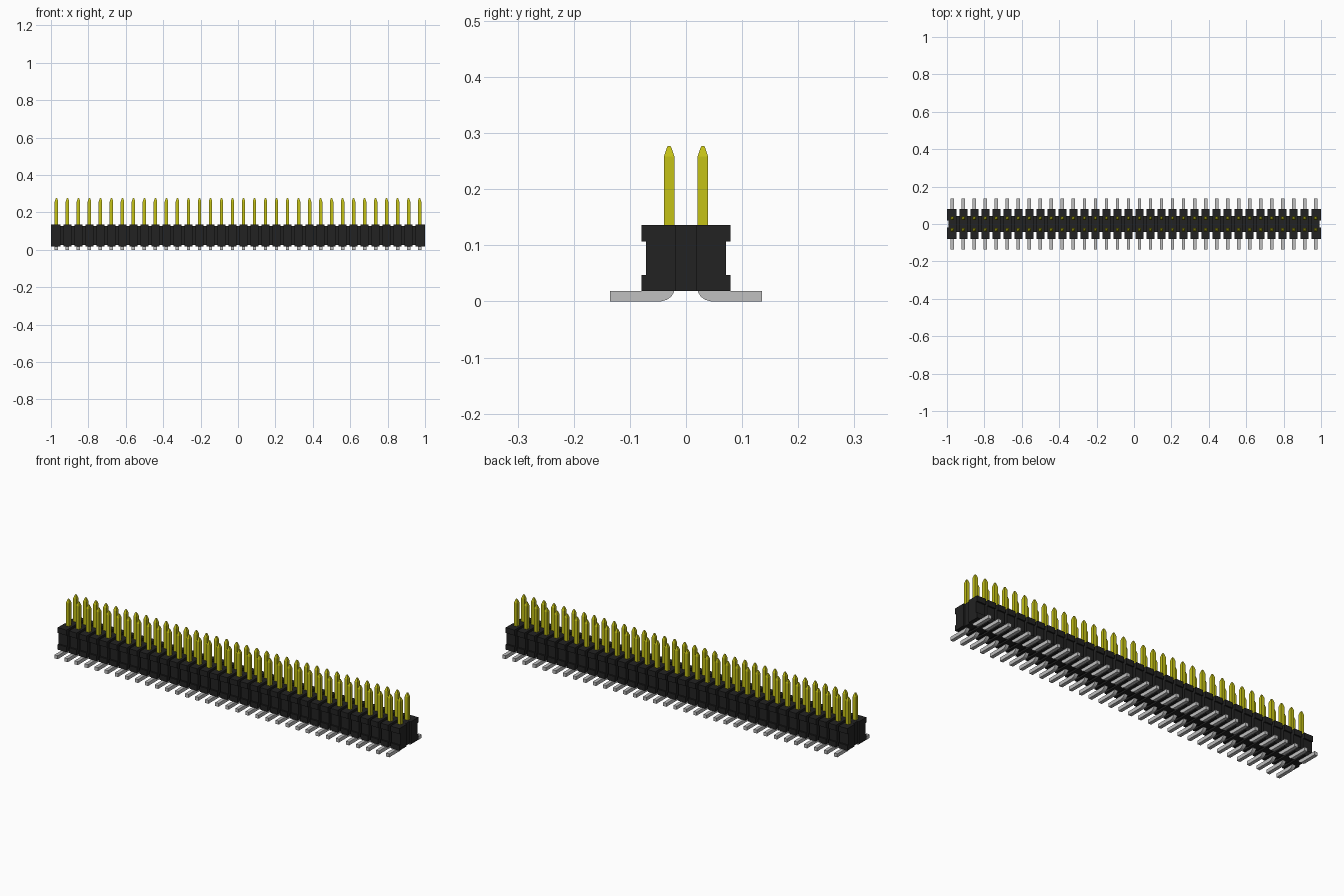
import bpy, bmesh

cube = bpy.data.objects.get("Cube")
if cube:
    bpy.data.objects.remove(cube, do_unlink=True)

COLUMNS = 34
PITCH = 2 / COLUMNS
ROW_Y = 0.03            # distance of each pin row from the centre
HALF_PIN = 0.0093
Z0, Z1 = 0.019, 0.136   # underside and top of the housing
XS = [-1 + PITCH * (i + 0.5) for i in range(COLUMNS)]


def material(name, rgb, roughness=0.5):
    m = bpy.data.materials.new(name)
    m.diffuse_color = (*rgb, 1)
    m.use_nodes = True
    bsdf = m.node_tree.nodes["Principled BSDF"]
    bsdf.inputs["Base Color"].default_value = (*rgb, 1)
    bsdf.inputs["Roughness"].default_value = roughness
    return m


BLACK = material("black plastic", (0.016, 0.016, 0.016))
GOLD = material("gold plating", (0.56, 0.54, 0.008))
TIN = material("tin grey", (0.53, 0.53, 0.53))


def prism(bm, profile, x0, x1):
    """Extrude a (y, z) profile along x."""
    face = bm.faces.new([bm.verts.new((x0, y, z)) for y, z in profile])
    out = bmesh.ops.extrude_face_region(bm, geom=[face])
    moved = [v for v in out["geom"] if isinstance(v, bmesh.types.BMVert)]
    bmesh.ops.translate(bm, verts=moved, vec=(x1 - x0, 0, 0))


def finish(bm, name, mat):
    bmesh.ops.recalc_face_normals(bm, faces=bm.faces)
    mesh = bpy.data.meshes.new(name)
    bm.to_mesh(mesh)
    bm.free()
    mesh.materials.append(mat)
    obj = bpy.data.objects.new(name, mesh)
    bpy.context.collection.objects.link(obj)
    return obj


# Housing: flanged section per column, joined by a narrower, lower spine
flange = [(0.079, Z0), (0.079, 0.047), (0.071, 0.047),
          (0.071, 0.107), (0.079, 0.107), (0.079, Z1)]
section = flange + [(-y, z) for y, z in reversed(flange)]
GAP, NOTCH = 0.007, 0.008
bm = bmesh.new()
for i, x in enumerate(XS):
    left = -1 + NOTCH if i == 0 else x - PITCH / 2 + GAP
    right = 1 - NOTCH if i == COLUMNS - 1 else x + PITCH / 2 - GAP
    prism(bm, section, left, right)
spine = [(-0.043, 0.027), (0.043, 0.027), (0.043, 0.127), (-0.043, 0.127)]
prism(bm, spine, -0.985, 0.985)
# End cheeks leave an upright groove in the middle of each end
for end in (-1, 1):
    for side in (-1, 1):
        cheek = [(side * 0.018, Z0)] + [(side * y, z) for y, z in flange] + [(side * 0.018, Z1)]
        prism(bm, cheek, end * (1 - NOTCH), end)
finish(bm, "housing", BLACK)

# Foot side profile: flat bar with a rounded heel
foot = [(0.135, 0), (0.045, 0), (0.034, 0.003), (0.026, 0.009),
        (0.021, 0.017), (0.021, 0.03), (0.039, 0.03), (0.039, 0.0185), (0.135, 0.0185)]

for side, row in ((-1, "front"), (1, "back")):
    # Pins: square posts with a pointed, blunt tip
    bm = bmesh.new()
    for x in XS:
        rings = []
        for z, half in ((0.12, HALF_PIN), (0.258, HALF_PIN), (0.273, 0.0045), (0.277, 0.0025)):
            rings.append([bm.verts.new((x + a * half, side * ROW_Y + b * half, z))
                          for a, b in ((-1, -1), (1, -1), (1, 1), (-1, 1))])
        bm.faces.new(rings[0])
        bm.faces.new(rings[-1])
        for low, high in zip(rings, rings[1:]):
            for k in range(4):
                n = (k + 1) % 4
                bm.faces.new((low[k], low[n], high[n], high[k]))
    finish(bm, row + "_pins", GOLD)

    # Surface-mount feet
    bm = bmesh.new()
    for x in XS:
        prism(bm, [(side * y, z) for y, z in foot], x - HALF_PIN, x + HALF_PIN)
    finish(bm, row + "_feet", TIN)
